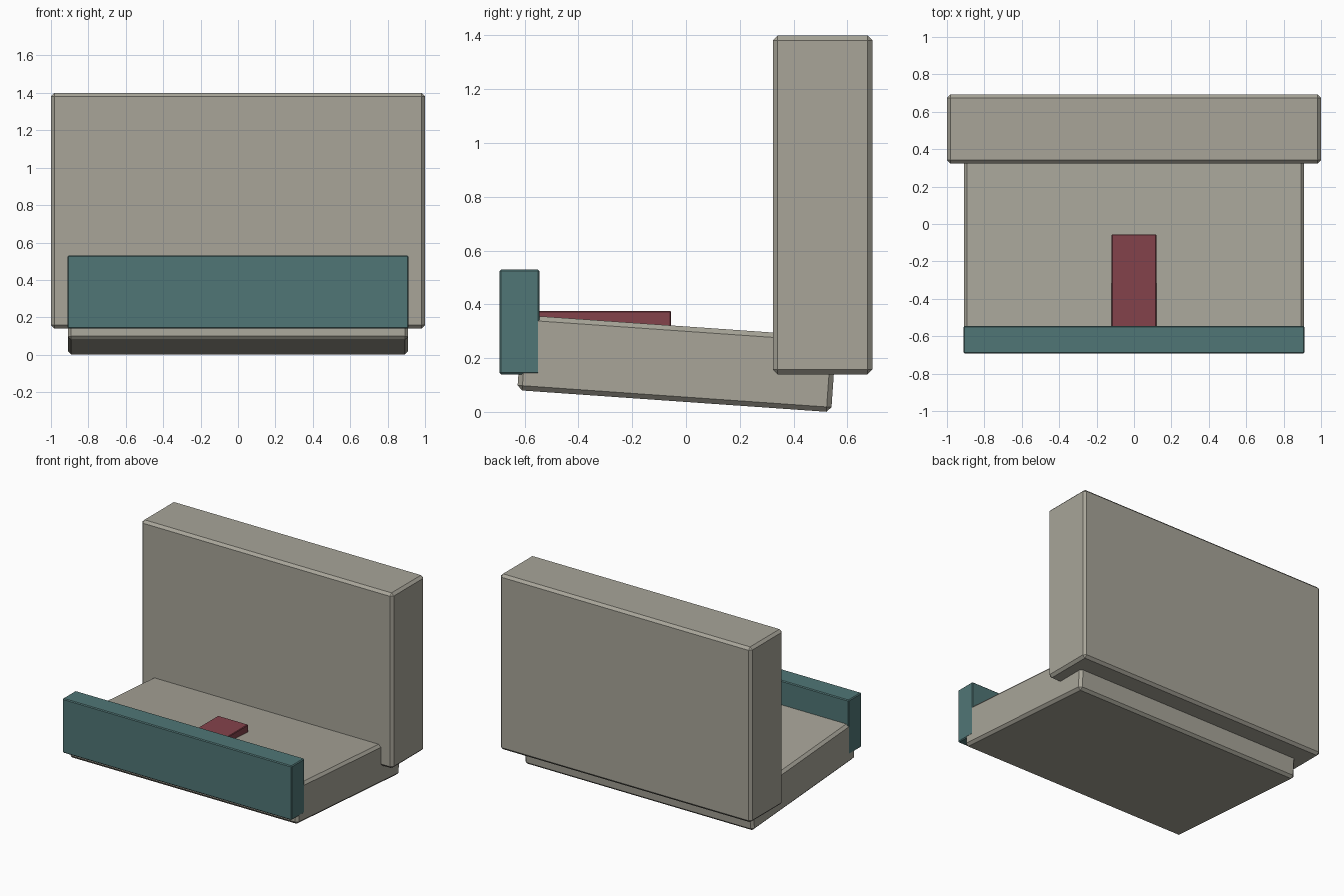
import bpy
import math

if "Cube" in bpy.data.objects:
    bpy.data.objects.remove(bpy.data.objects["Cube"])


def material(name, rgb):
    """Flat material from 0-255 sRGB values."""
    mat = bpy.data.materials.new(name)
    lin = [((c / 255 + 0.055) / 1.055) ** 2.4 for c in rgb]
    mat.diffuse_color = (*lin, 1.0)
    mat.use_nodes = True
    mat.node_tree.nodes["Principled BSDF"].inputs["Base Color"].default_value = mat.diffuse_color
    return mat


def box(name, size, centre, mat, bevel, tilt=0.0):
    """Chamfered box, optionally tilted about x."""
    bpy.ops.mesh.primitive_cube_add(size=1, location=centre)
    ob = bpy.context.object
    ob.name = name
    ob.scale = size
    bpy.ops.object.transform_apply(location=False, rotation=False, scale=True)
    ob.rotation_euler.x = tilt
    mod = ob.modifiers.new("chamfer", "BEVEL")
    mod.width = bevel
    mod.segments = 1
    ob.data.materials.append(mat)
    return ob


stone = material("warm grey", (168, 165, 153))
teal = material("teal", (80, 118, 118))
red = material("dark red", (132, 66, 75))

# Upright back slab
box("back_panel", (2.0, 0.37, 1.26), (0, 0.508, 0.77), stone, 0.018)

# Slightly tilted seat slab
box("seat", (1.82, 1.17, 0.28), (0, -0.034, 0.180), stone, 0.018, math.radians(-4))

# Front board
box("front_board", (1.822, 0.148, 0.39), (0, -0.619, 0.335), teal, 0.006)

# Small tab lying on the seat behind the board
box("tab", (0.24, 0.505, 0.075), (0, -0.3075, 0.3375), red, 0.004)
